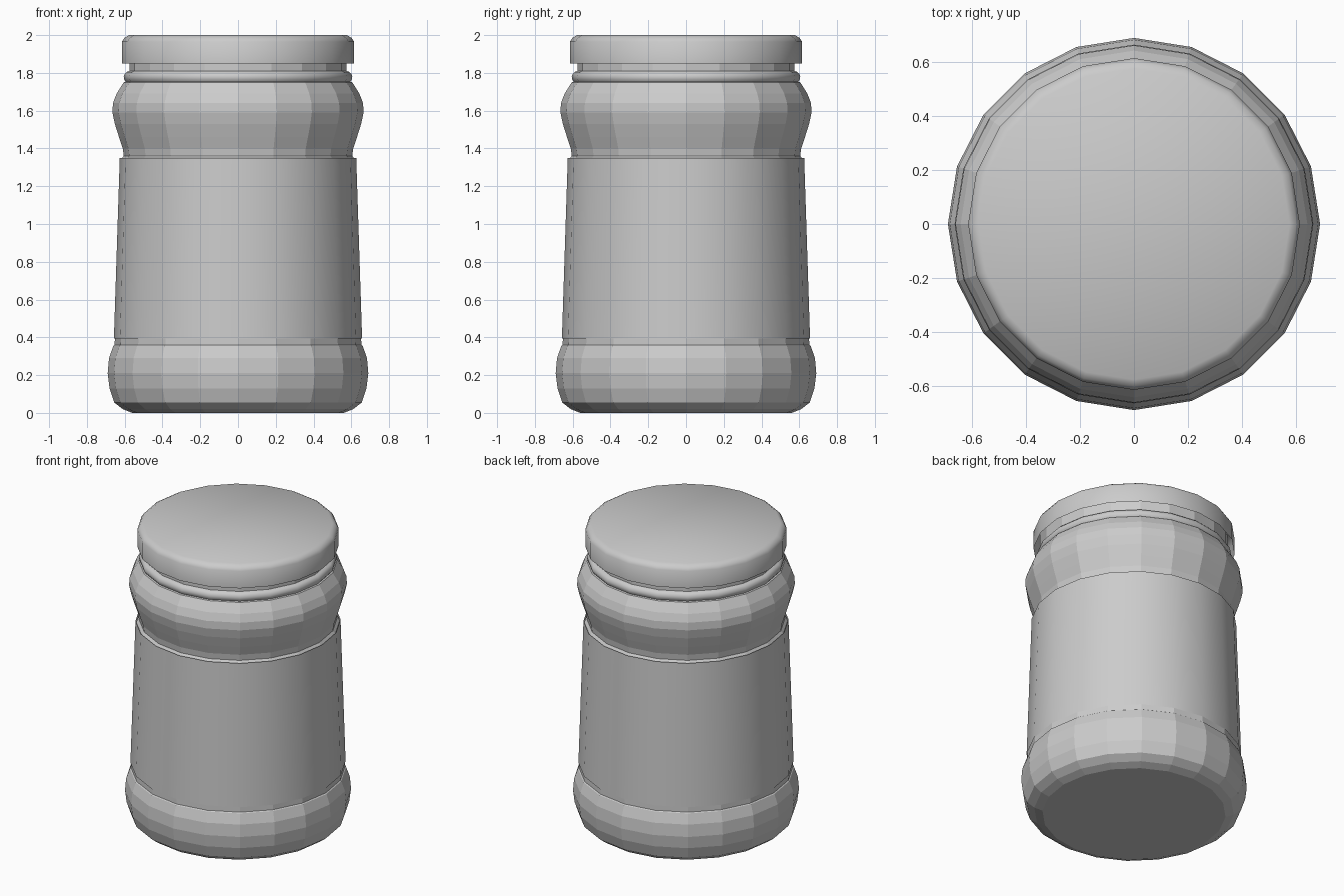
import bpy, bmesh, math

if "Cube" in bpy.data.objects:
    bpy.data.objects.remove(bpy.data.objects["Cube"])

SIDES = 20


def lathe(name, profile, cap_bottom=False, cap_top=False, smooth=None):
    """Revolve (radius, z) points about the z axis."""
    bm = bmesh.new()
    rings = []
    for r, z in profile:
        rings.append([bm.verts.new((r * math.cos(2 * math.pi * i / SIDES),
                                    r * math.sin(2 * math.pi * i / SIDES), z))
                      for i in range(SIDES)])
    for a, b in zip(rings, rings[1:]):
        for i in range(SIDES):
            j = (i + 1) % SIDES
            bm.faces.new((a[i], a[j], b[j], b[i]))
    if cap_bottom:
        bm.faces.new(rings[0][::-1])
    if cap_top:
        bm.faces.new(rings[-1])
    mesh = bpy.data.meshes.new(name)
    bm.to_mesh(mesh)
    bm.free()
    ob = bpy.data.objects.new(name, mesh)
    bpy.context.collection.objects.link(ob)
    if smooth:
        bpy.ops.object.select_all(action='DESELECT')
        ob.select_set(True)
        bpy.context.view_layer.objects.active = ob
        bpy.ops.object.shade_smooth_by_angle(angle=math.radians(smooth))
    return ob


# Jar: rounded base, tapered waist, bulging shoulder and neck
lathe("jar_body", [
    (0.56, 0.0), (0.61, 0.02), (0.655, 0.055), (0.68, 0.13), (0.69, 0.21),
    (0.683, 0.29), (0.66, 0.355), (0.653, 0.36), (0.652, 0.40),
    (0.621, 1.34), (0.605, 1.36), (0.61, 1.40), (0.63, 1.46), (0.652, 1.53),
    (0.665, 1.59), (0.662, 1.64), (0.643, 1.69), (0.605, 1.75),
    (0.575, 1.76), (0.575, 1.96)], cap_bottom=True, cap_top=True)

# Rounded bead around the neck
lathe("neck_bead", [
    (0.57, 1.75), (0.595, 1.753), (0.603, 1.765), (0.605, 1.78),
    (0.60, 1.795), (0.59, 1.805), (0.575, 1.81)], smooth=40)

# Wrap-around label
lathe("label", [(0.657, 0.395), (0.626, 1.35)], smooth=40)

# Lid: open underneath, chamfered top edge
lathe("lid", [(0.615, 1.85), (0.615, 1.965), (0.602, 1.985), (0.577, 2.0)],
      cap_top=True, smooth=40)
